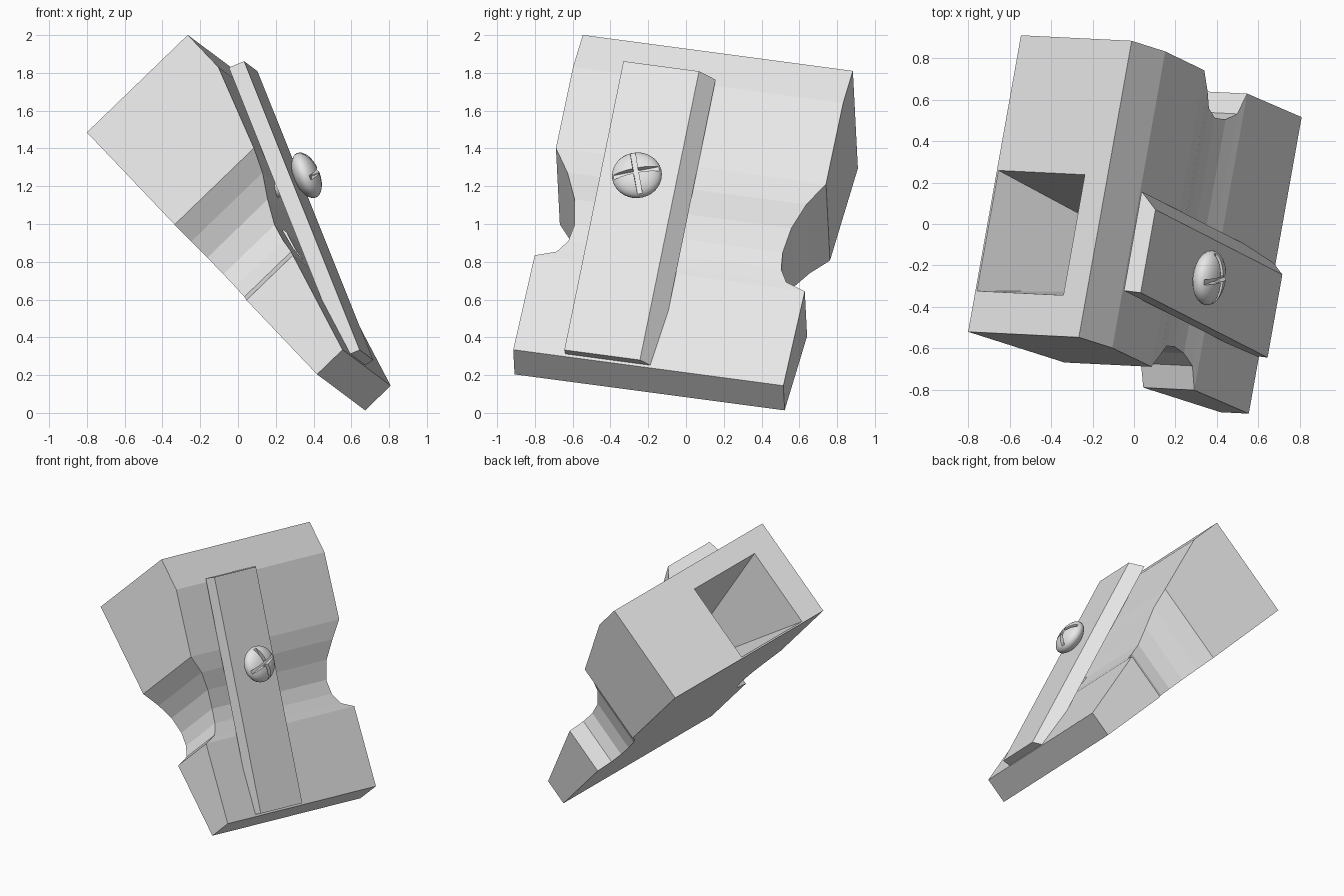
import bpy, bmesh, math
from mathutils import Matrix, Vector

cube = bpy.data.objects.get("Cube")
if cube:
    bpy.data.objects.remove(cube)

# One light grey for every part
grey = bpy.data.materials.new("light_grey")
grey.use_nodes = True
GREY = (0.8, 0.8, 0.8, 1)
grey.diffuse_color = GREY
grey.node_tree.nodes["Principled BSDF"].inputs["Base Color"].default_value = GREY

# Tilted frame of the sharpener: x = length to the thin end, y = width, z = thickness
width_dir = Vector((0.174, 0.976, -0.13)).normalized()
length_dir = width_dir.cross(Vector((0.72, -0.027, 0.693))).normalized()
up_dir = length_dir.cross(width_dir)
FRAME = Matrix((length_dir, width_dir, up_dir)).transposed().to_4x4()
FRAME.translation = (-0.8, -0.52, 1.485)
BLADE_TILT = Matrix.Rotation(math.atan(0.391), 4, 'Y')


def make_object(name, bm, local=Matrix()):
    """Turn a bmesh into an object placed in the tilted frame."""
    bmesh.ops.recalc_face_normals(bm, faces=bm.faces)
    bm.transform(FRAME @ local)
    mesh = bpy.data.meshes.new(name)
    bm.to_mesh(mesh)
    bm.free()
    mesh.materials.append(grey)
    obj = bpy.data.objects.new(name, mesh)
    bpy.context.collection.objects.link(obj)
    return obj


def loft(sections):
    """Join matching closed sections into a capped solid."""
    bm = bmesh.new()
    rings = [[bm.verts.new(p) for p in s] for s in sections]
    n = len(rings[0])
    for r, s in zip(rings, rings[1:]):
        for i in range(n):
            j = (i + 1) % n
            bm.faces.new((r[i], r[j], s[j], s[i]))
    bm.faces.new(rings[0])
    bm.faces.new(rings[-1])
    return bm


def rect(x, y0, y1, z0, z1):
    return [(x, y0, z0), (x, y1, z0), (x, y1, z1), (x, y0, z1)]


def select_only(obj):
    bpy.ops.object.select_all(action='DESELECT')
    obj.select_set(True)
    bpy.context.view_layer.objects.active = obj


def cut(target, cutter):
    """Subtract the cutter and discard it."""
    cutter.hide_render = True
    mod = target.modifiers.new("cut", 'BOOLEAN')
    mod.operation = 'DIFFERENCE'
    mod.solver = 'EXACT'
    mod.object = cutter
    select_only(target)
    bpy.ops.object.modifier_apply(modifier=mod.name)
    bpy.data.objects.remove(cutter)


# Wedge body with finger grips: position along length, height, side inset
WIDTH = 1.465
stations = [(0, 0.743, 0), (0.24, 0.743, 0), (0.69, 0.584, 0),
            (0.8, 0.524, 0.085), (0.91, 0.444, 0.145), (1.03, 0.377, 0.168),
            (1.13, 0.352, 0.155), (1.21, 0.345, 0.11), (1.255, 0.342, 0),
            (1.81, 0.188, 0)]
body = make_object("body", loft(
    [rect(x, inset, WIDTH - inset, 0, z) for x, z, inset in stations]))

# Tapered opening in the thick end
cut(body, make_object("opening_cutter", loft([
    rect(-0.01, 0.2, 0.8, 0.008, 0.592),
    rect(1.2, 0.47, 0.53, 0.325, 0.345)])))

# Bevelled blade lying on the slope
BLADE_LENGTH = 1.676
blade_section = [(0.28, -0.088), (0.77, -0.088), (0.69, 0), (0.28, 0)]
make_object("blade",
            loft([[(x, y, z) for y, z in blade_section] for x in (0, BLADE_LENGTH)]),
            Matrix.Translation((0.253, 0, 0.853)) @ BLADE_TILT)

# Screw: domed head with a cross slot, and a shank into the body
screw_place = Matrix.Translation((0.888, 0.486, 0.669)) @ BLADE_TILT
bm = bmesh.new()
bmesh.ops.create_uvsphere(bm, u_segments=32, v_segments=16, radius=1,
                          matrix=Matrix.Diagonal((0.128, 0.133, 0.068, 1)))
head = make_object("screw_head", bm, screw_place)
for angle in (20, 110):
    bm = bmesh.new()
    bmesh.ops.create_cube(bm, size=1, matrix=Matrix.Rotation(math.radians(angle), 4, 'Z')
                          @ Matrix.Translation((0, 0, 0.07))
                          @ Matrix.Diagonal((0.3, 0.026, 0.09, 1)))
    cut(head, make_object("slot_cutter", bm, screw_place))
select_only(head)
bpy.ops.object.shade_smooth_by_angle(angle=math.radians(30))

bm = bmesh.new()
bmesh.ops.create_cone(bm, cap_ends=True, segments=16, radius1=0.05, radius2=0.05,
                      depth=0.2, matrix=Matrix.Translation((0, 0, -0.13)))
shank = make_object("screw_shank", bm, screw_place)
select_only(shank)
bpy.ops.object.shade_smooth_by_angle(angle=math.radians(30))
